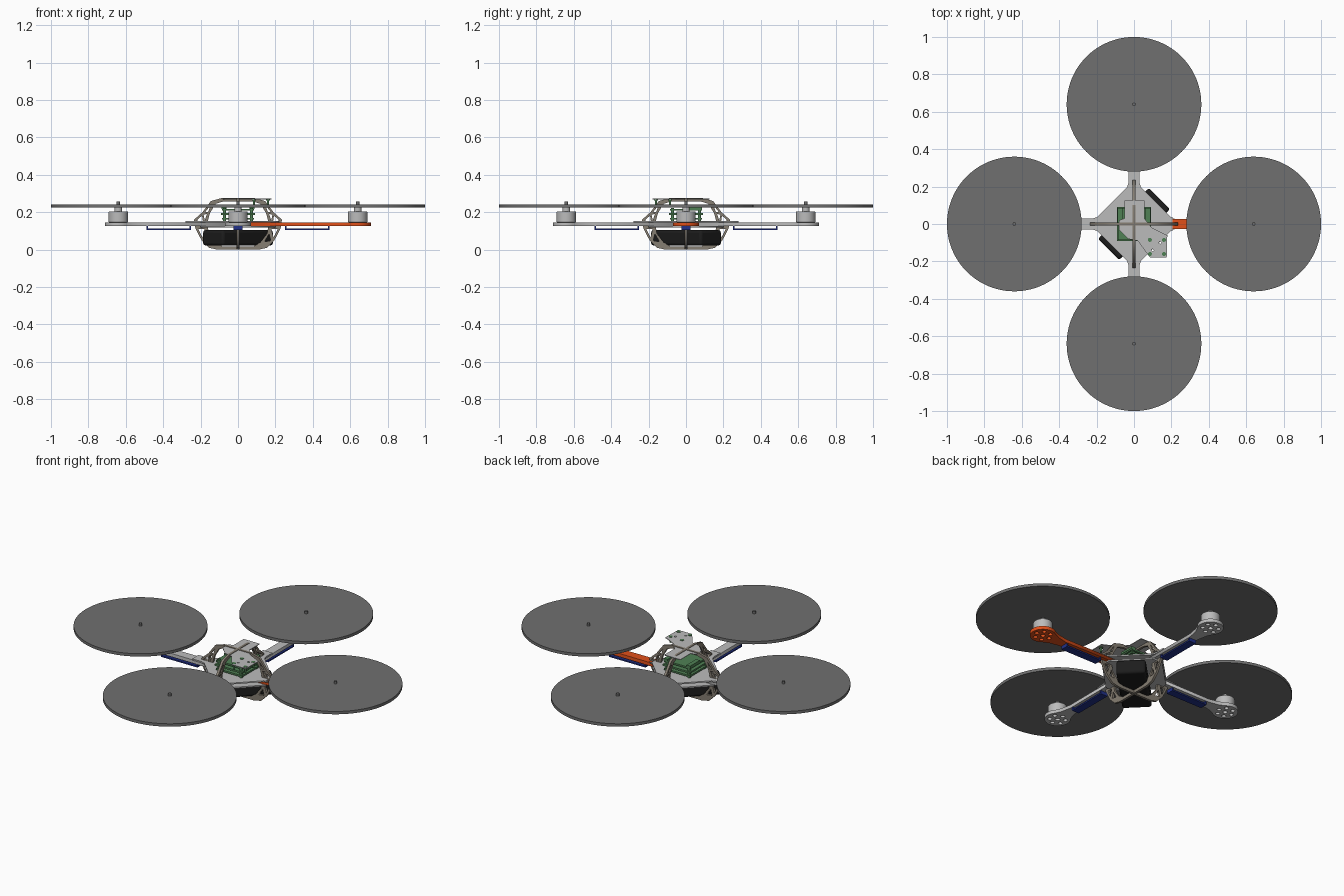
import bpy
from math import sin, cos, pi, radians

if "Cube" in bpy.data.objects:
    bpy.data.objects.remove(bpy.data.objects["Cube"])


def material(name, rgb):
    m = bpy.data.materials.new(name)
    m.diffuse_color = (*rgb, 1)
    m.use_nodes = True
    m.node_tree.nodes["Principled BSDF"].inputs["Base Color"].default_value = m.diffuse_color
    return m


ORANGE = material("orange", (0.75, 0.08, 0.01))
BLUE = material("blue", (0.015, 0.03, 0.25))
BLACK = material("black", (0.012, 0.012, 0.012))
GREEN = material("green", (0.08, 0.22, 0.09))
BEIGE = material("beige", (0.24, 0.21, 0.17))
DARK = material("dark_grey", (0.16, 0.16, 0.16))
LIGHT = material("light_grey", (0.5, 0.5, 0.5))


def plate(name, loops, thick, loc=(0, 0, 0), rot=(0, 0, 0), mat=None):
    """Flat sheet: first loop is the outline, the others are holes."""
    cu = bpy.data.curves.new(name, 'CURVE')
    cu.dimensions = '2D'
    cu.fill_mode = 'BOTH'
    cu.extrude = thick / 2
    for loop in loops:
        s = cu.splines.new('POLY')
        s.points.add(len(loop) - 1)
        for p, (x, y) in zip(s.points, loop):
            p.co = (x, y, 0, 1)
        s.use_cyclic_u = True
    ob = bpy.data.objects.new(name, cu)
    bpy.context.collection.objects.link(ob)
    ob.location, ob.rotation_euler = loc, rot
    if mat:
        cu.materials.append(mat)
    bpy.ops.object.select_all(action='DESELECT')
    ob.select_set(True)
    bpy.context.view_layer.objects.active = ob
    bpy.ops.object.convert(target='MESH')
    return bpy.context.object


def box(name, loc, size, mat=None, rot=0, bevel=0):
    bpy.ops.mesh.primitive_cube_add(size=1, location=loc, rotation=(0, 0, rot))
    ob = bpy.context.object
    ob.name = name
    ob.scale = size
    bpy.ops.object.transform_apply(location=False, rotation=False, scale=True)
    if mat:
        ob.data.materials.append(mat)
    if bevel:
        b = ob.modifiers.new("bevel", 'BEVEL')
        b.width, b.segments = bevel, 3
        bpy.ops.object.shade_smooth_by_angle(angle=radians(40))
    return ob


def cyl(name, x, y, z0, z1, r, mat=None, n=32, bevel=0):
    bpy.ops.mesh.primitive_cylinder_add(vertices=n, radius=r, depth=z1 - z0,
                                        location=(x, y, (z0 + z1) / 2))
    ob = bpy.context.object
    ob.name = name
    if mat:
        ob.data.materials.append(mat)
    if bevel:
        b = ob.modifiers.new("bevel", 'BEVEL')
        b.width, b.segments, b.limit_method = bevel, 2, 'ANGLE'
    bpy.ops.object.shade_smooth_by_angle(angle=radians(35))
    return ob


def circle(cx, cy, r, n=16):
    return [(cx + r * cos(2 * pi * i / n), cy + r * sin(2 * pi * i / n)) for i in range(n)]


def mirrored(pts):
    """Close a right-hand half profile across x = 0."""
    return pts + [(-x, y) for x, y in reversed(pts)]


# Arm outline: tapered bar ending in a round motor pad with holes
D = 0.64
pad = [(D + 0.07 * cos(radians(a)), 0.07 * sin(radians(a))) for a in range(-130, 131, 10)]
arm = [(0.06, -0.028), (0.5, -0.026), (0.56, -0.038)] + pad + [(0.56, 0.038), (0.5, 0.026), (0.06, 0.028)]
pad_holes = [circle(D, 0, 0.013)] + [
    circle(D + 0.043 * cos(k * pi / 3), 0.043 * sin(k * pi / 3), 0.012) for k in range(6)]

for k in range(4):
    a = k * pi / 2
    c, s = cos(a), sin(a)
    x, y = D * c, D * s
    plate("arm", [arm] + pad_holes, 0.02, (0, 0, 0.135), (0, 0, a), ORANGE if k == 0 else LIGHT)
    # Speed controller tray hanging under the arm
    box("controller_tray", (0.37 * c, 0.37 * s, 0.109), (0.24, 0.046, 0.008), BLUE, a)
    for d in (0.254, 0.486):
        box("tray_end", (d * c, d * s, 0.117), (0.008, 0.046, 0.018), BLUE, a)
    # Motor, shaft and spinning propeller disc
    cyl("motor", x, y, 0.145, 0.205, 0.052, LIGHT, bevel=0.006)
    cyl("motor_hub", x, y, 0.2, 0.226, 0.02, LIGHT)
    cyl("propeller_disc", x, y, 0.225, 0.242, 0.36, DARK, n=96)
    cyl("motor_shaft", x, y, 0.24, 0.256, 0.009, DARK, n=16)

# Central plates clamping the arms: diamond with four short tongues
quarter = [(0.28, -0.03), (0.28, 0.03), (0.22, 0.03), (0.195, 0.038), (0.038, 0.195), (0.03, 0.22)]
body = [(x * cos(a) - y * sin(a), x * sin(a) + y * cos(a))
        for a in (0, pi / 2, pi, 3 * pi / 2) for x, y in quarter]
diamond = [(0.2, -0.03), (0.2, 0.03), (0.03, 0.2), (-0.03, 0.2),
           (-0.2, 0.03), (-0.2, -0.03), (-0.03, -0.2), (0.03, -0.2)]
plate("upper_body_plate", [[p if abs(p[0]) < 0.25 or p[0] < 0 else (0.205, p[1]) for p in body]],
      0.008, (0, 0, 0.148), mat=LIGHT)
plate("lower_body_plate", [diamond], 0.008, (0, 0, 0.121), mat=LIGHT)

# Crossed frame hoops with lightening holes, serving as cage and feet
outer = [(0.09, 0.275), (0.145, 0.26), (0.19, 0.2), (0.235, 0.16), (0.228, 0.115),
         (0.195, 0.05), (0.155, 0.01), (0.11, 0)]
inner = [(0.08, 0.257), (0.12, 0.245), (0.15, 0.195), (0.165, 0.14), (0.155, 0.085),
         (0.12, 0.04), (0.085, 0.018)]
tris = [[(0.145, 0.24), (0.176, 0.2), (0.16, 0.2)], [(0.166, 0.19), (0.184, 0.188), (0.178, 0.155)],
        [(0.192, 0.182), (0.222, 0.155), (0.188, 0.152)], [(0.178, 0.11), (0.212, 0.11), (0.19, 0.065)],
        [(0.142, 0.042), (0.175, 0.048), (0.166, 0.085)]]
holes = tris + [[(-x, y) for x, y in t] for t in tris]
for turn in (0, pi / 2):
    plate("frame_hoop", [mirrored(outer), mirrored(inner)] + holes, 0.014,
          rot=(pi / 2, 0, turn), mat=BEIGE)

# Battery slung diagonally beneath the body
box("battery", (0, 0, 0.063), (0.385, 0.16, 0.082), BLACK, pi / 4, 0.014)

# Stack of square circuit boards with posts and connectors
for z, h in ((0.165, 0.085), (0.19, 0.09), (0.213, 0.085)):
    box("circuit_board", (0, 0, z), (2 * h, 2 * h, 0.01), GREEN)
for sx in (-1, 1):
    for sy in (-1, 1):
        cyl("board_post", sx * 0.072, sy * 0.072, 0.15, 0.222, 0.009, GREEN, n=12)
    box("board_connector", (sx * 0.075, 0.04, 0.222), (0.025, 0.09, 0.012), GREEN)

# Top plate reaching out over one corner, carried on standoffs
top = [(-0.05, 0.125), (-0.05, 0.03), (-0.08, 0.02), (-0.08, -0.03), (-0.03, -0.08), (0.02, -0.09),
       (0.075, -0.165), (0.085, -0.178), (0.175, -0.178), (0.178, -0.06), (0.165, -0.055),
       (0.095, -0.02), (0.055, 0.03), (0.055, 0.125)]
top_holes = [circle(0.14, -0.1, 0.006, 10), circle(0.1, -0.14, 0.006, 10)]
plate("top_plate", [top] + top_holes, 0.004, (0, 0, 0.27), mat=LIGHT)
for x, y in ((0.085, -0.085), (0.16, -0.085), (0.085, -0.16), (0.16, -0.16)):
    cyl("top_standoff", x, y, 0.238, 0.268, 0.006, GREEN, n=12)
    cyl("standoff_cap", x, y, 0.262, 0.274, 0.011, GREEN, n=12)
